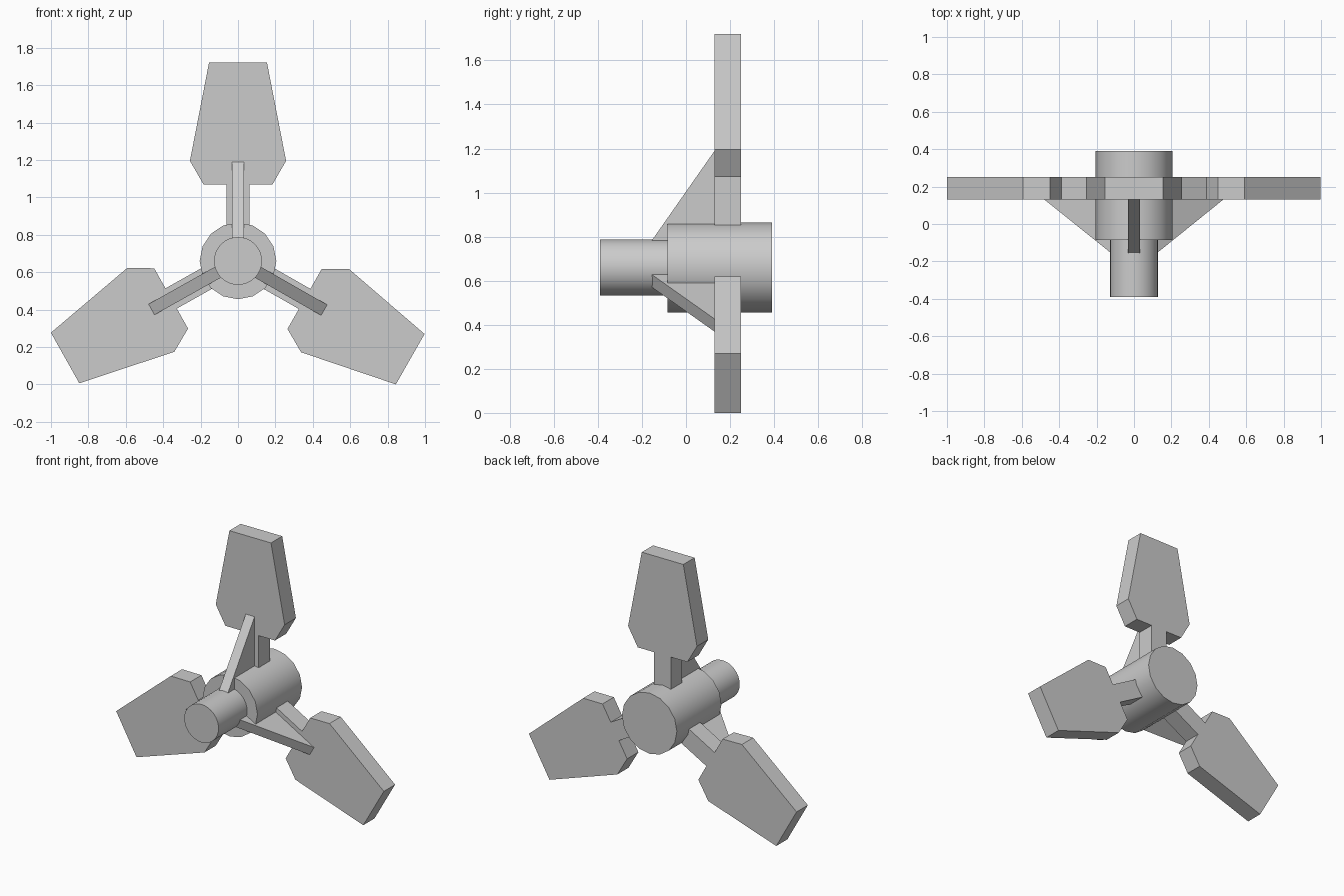
import bpy, bmesh
from math import radians, pi

if "Cube" in bpy.data.objects:
    bpy.data.objects.remove(bpy.data.objects["Cube"])

AXIS_Z = 0.66  # height of the rotor axis


def cylinder(name, radius, y0, y1, sides):
    bpy.ops.mesh.primitive_cylinder_add(
        vertices=sides, radius=radius, depth=y1 - y0,
        location=(0, (y0 + y1) / 2, AXIS_Z), rotation=(pi / 2, 0, 0))
    ob = bpy.context.object
    ob.name = name
    bpy.ops.object.shade_smooth_by_angle(angle=radians(35))


def prism(name, points, offset, turn):
    """Extrude a planar outline by offset and turn it about the rotor axis."""
    bm = bmesh.new()
    face = bm.faces.new([bm.verts.new(p) for p in points])
    ext = bmesh.ops.extrude_face_region(bm, geom=[face], use_keep_orig=True)
    moved = [v for v in ext["geom"] if isinstance(v, bmesh.types.BMVert)]
    bmesh.ops.translate(bm, verts=moved, vec=offset)
    bmesh.ops.recalc_face_normals(bm, faces=bm.faces)
    me = bpy.data.meshes.new(name)
    bm.to_mesh(me)
    bm.free()
    ob = bpy.data.objects.new(name, me)
    bpy.context.collection.objects.link(ob)
    ob.location.z = AXIS_Z
    ob.rotation_euler.y = radians(turn)


# Hub and front shaft
cylinder("hub", 0.205, -0.085, 0.39, 16)
cylinder("shaft", 0.128, -0.39, -0.05, 32)

# Half outline of a blade with its stem: (half width, distance from axis)
half = [(0.062, 0.12), (0.062, 0.41), (0.185, 0.41), (0.257, 0.535), (0.155, 1.06)]
outline = [(x, 0.13, r) for x, r in half] + [(-x, 0.13, r) for x, r in reversed(half)]

# Triangular brace from shaft to blade: (y, distance from axis)
brace = [(-0.033, y, r) for y, r in [(-0.155, 0.123), (0.13, 0.53), (0.135, 0.53), (0.135, 0.123)]]

for i, turn in enumerate((0, 119.7, -119.3), 1):
    prism(f"blade_{i}", outline, (0, 0.12, 0), turn)
    prism(f"brace_{i}", brace, (0.066, 0, 0), turn)
